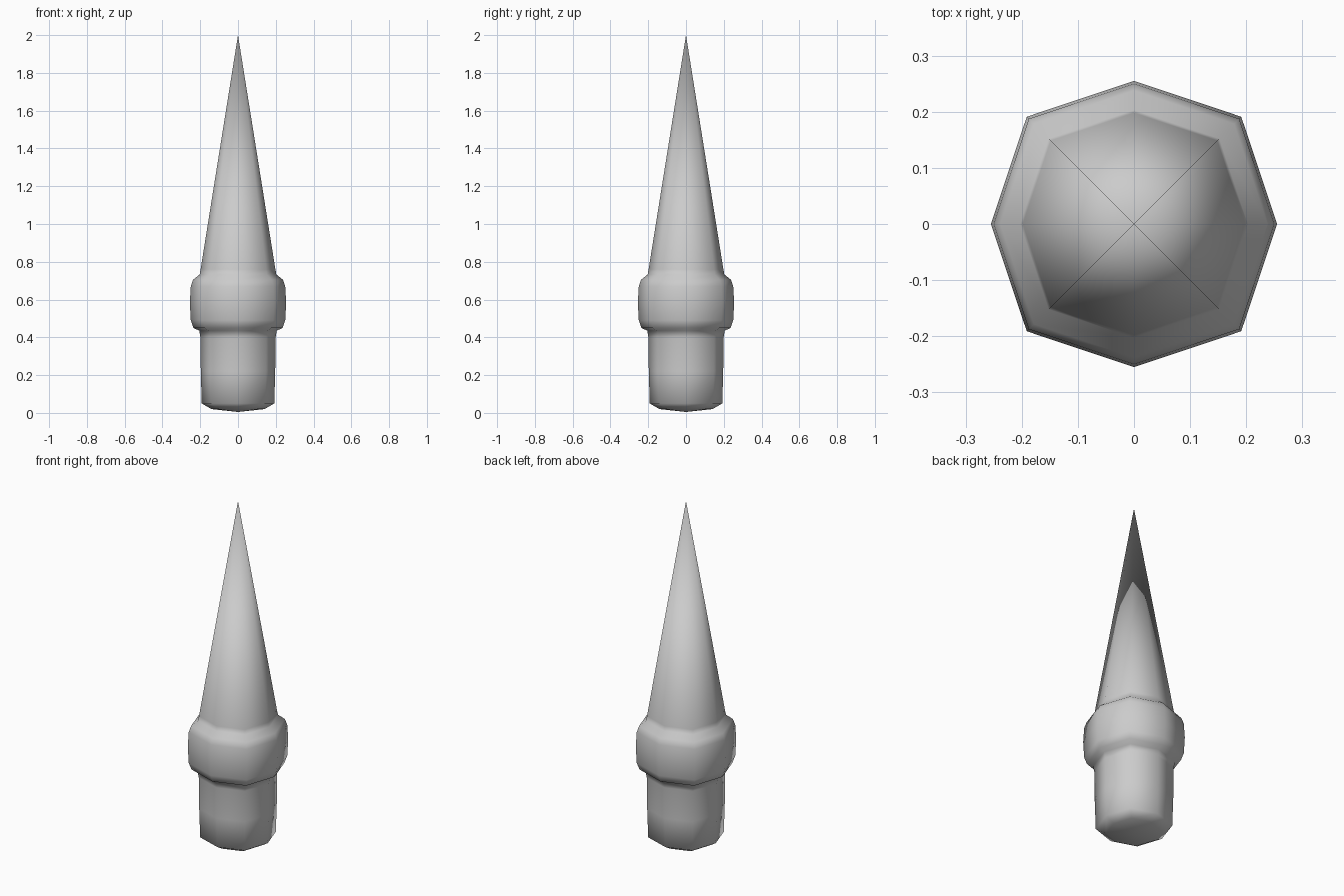
import bpy, bmesh, math

if "Cube" in bpy.data.objects:
    bpy.data.objects.remove(bpy.data.objects["Cube"])


def octagon_lathe(name, profile):
    """Stack eight-sided rings (radius, z); radius 0 makes a single point."""
    bm = bmesh.new()
    rings = []
    for r, z in profile:
        if r == 0:
            rings.append([bm.verts.new((0, 0, z))] * 8)
            continue
        ring = []
        for i in range(8):
            # corners on the diagonals stick out slightly (squarish octagon)
            k = r * (1.06 if i % 2 else 1.0)
            a = i * math.pi / 4
            ring.append(bm.verts.new((k * math.cos(a), k * math.sin(a), z)))
        rings.append(ring)
    for lo, hi in zip(rings, rings[1:]):
        for i in range(8):
            j = (i + 1) % 8
            quad = [lo[i], lo[j], hi[j], hi[i]]
            bm.faces.new(list(dict.fromkeys(quad)))
    bmesh.ops.recalc_face_normals(bm, faces=bm.faces[:])
    for f in bm.faces:
        f.smooth = True
    mesh = bpy.data.meshes.new(name)
    bm.to_mesh(mesh)
    bm.free()
    obj = bpy.data.objects.new(name, mesh)
    bpy.context.collection.objects.link(obj)
    return obj


# One continuous skin: rounded base, shaft, bulging collar, pointed spike
octagon_lathe("collared_spike", [
    (0, 0.005), (0.14, 0.02), (0.192, 0.05),          # domed underside
    (0.197, 0.22), (0.199, 0.40), (0.205, 0.435),     # shaft
    (0.236, 0.45), (0.250, 0.49), (0.255, 0.585),     # collar
    (0.250, 0.67), (0.238, 0.705), (0.203, 0.733),
    (0.198, 0.76), (0, 2.0),                          # spike
])
